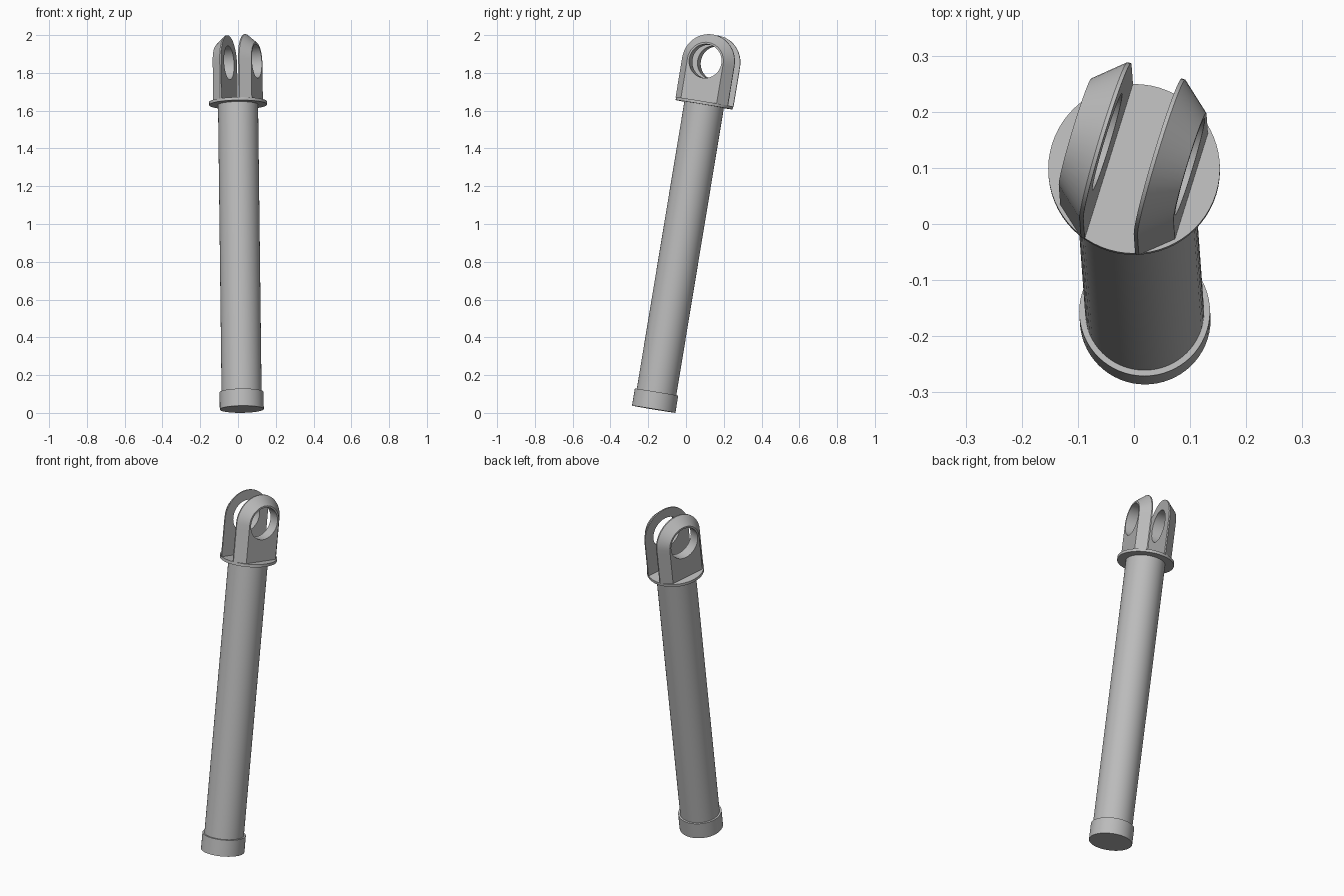
import bpy, bmesh
from math import radians, sin, cos, pi
from mathutils import Matrix, Vector

cube = bpy.data.objects.get("Cube")
if cube:
    bpy.data.objects.remove(cube, do_unlink=True)

# Single painted-metal colour
metal = bpy.data.materials.new("light_grey_metal")
metal.use_nodes = True
GREY = (0.5, 0.5, 0.5, 1)
metal.diffuse_color = GREY
metal.node_tree.nodes["Principled BSDF"].inputs["Base Color"].default_value = GREY

# Leaning frame: local z runs along the tube, starting at the cap's underside
FRAME = (Matrix.Translation((0.02, -0.171, 0.0193))
         @ Matrix.Rotation(radians(-0.7), 4, 'Y')
         @ Matrix.Rotation(radians(-9.4), 4, 'X')
         @ Matrix.Rotation(radians(-17), 4, 'Z'))


def finish(bm, name):
    bmesh.ops.recalc_face_normals(bm, faces=bm.faces[:])
    mesh = bpy.data.meshes.new(name)
    bm.to_mesh(mesh)
    bm.free()
    mesh.materials.append(metal)
    obj = bpy.data.objects.new(name, mesh)
    bpy.context.collection.objects.link(obj)
    obj.matrix_world = FRAME
    bpy.ops.object.select_all(action='DESELECT')
    obj.select_set(True)
    bpy.context.view_layer.objects.active = obj
    bpy.ops.object.shade_smooth_by_angle(angle=radians(30))
    return obj


def disc(name, radius, bottom, top):
    bm = bmesh.new()
    bmesh.ops.create_cone(bm, cap_ends=True, segments=64, radius1=radius, radius2=radius,
                          depth=top - bottom,
                          matrix=Matrix.Translation((0, 0, (bottom + top) / 2)))
    return finish(bm, name)


FLANGE_TOP = 1.65
EYE_Z = 1.862
STEPS = 48


def arch(x, half_width):
    """Round-topped outline: an arc over a straight-sided foot."""
    drop = EYE_Z - FLANGE_TOP + 0.002
    side = STEPS // 6
    points = []
    for i in range(STEPS):
        a = 2 * pi * i / STEPS
        k = i - STEPS // 2
        if k <= 0:
            y, z = half_width * cos(a), half_width * sin(a)
        elif k <= side:
            y, z = -half_width, -drop * k / side
        elif k <= 2 * side:
            y, z = half_width * (2 * (k - side) / side - 1), -drop
        else:
            y, z = half_width, -drop * (3 * side - k) / side
        points.append(Vector((x, y, EYE_Z + z)))
    return points


def circle(x, radius):
    return [Vector((x, radius * cos(2 * pi * i / STEPS), EYE_Z + radius * sin(2 * pi * i / STEPS)))
            for i in range(STEPS)]


def lug(name, sign):
    """Pierced lug with a thin inner lip and a tapered outer rim."""
    inner, lip, outer, eye = 0.047, 0.054, 0.107, 0.09
    bm = bmesh.new()
    loops = [circle(inner, eye), arch(inner, 0.146), arch(lip, 0.146),
             arch(outer, 0.1), circle(outer, eye)]
    rings = [[bm.verts.new((sign * p.x, p.y, p.z)) for p in loop] for loop in loops]
    for a, b in zip(rings, rings[1:] + rings[:1]):
        for i in range(STEPS):
            j = (i + 1) % STEPS
            bm.faces.new((a[i], a[j], b[j], b[i]))
    return finish(bm, name)


# Shaft parts
disc("end_cap", 0.1165, 0, 0.092)
disc("tube", 0.106, 0.05, FLANGE_TOP - 0.008)
disc("flange", 0.153, FLANGE_TOP - 0.016, FLANGE_TOP)

# Clevis fork
lug("left_lug", 1)
lug("right_lug", -1)
